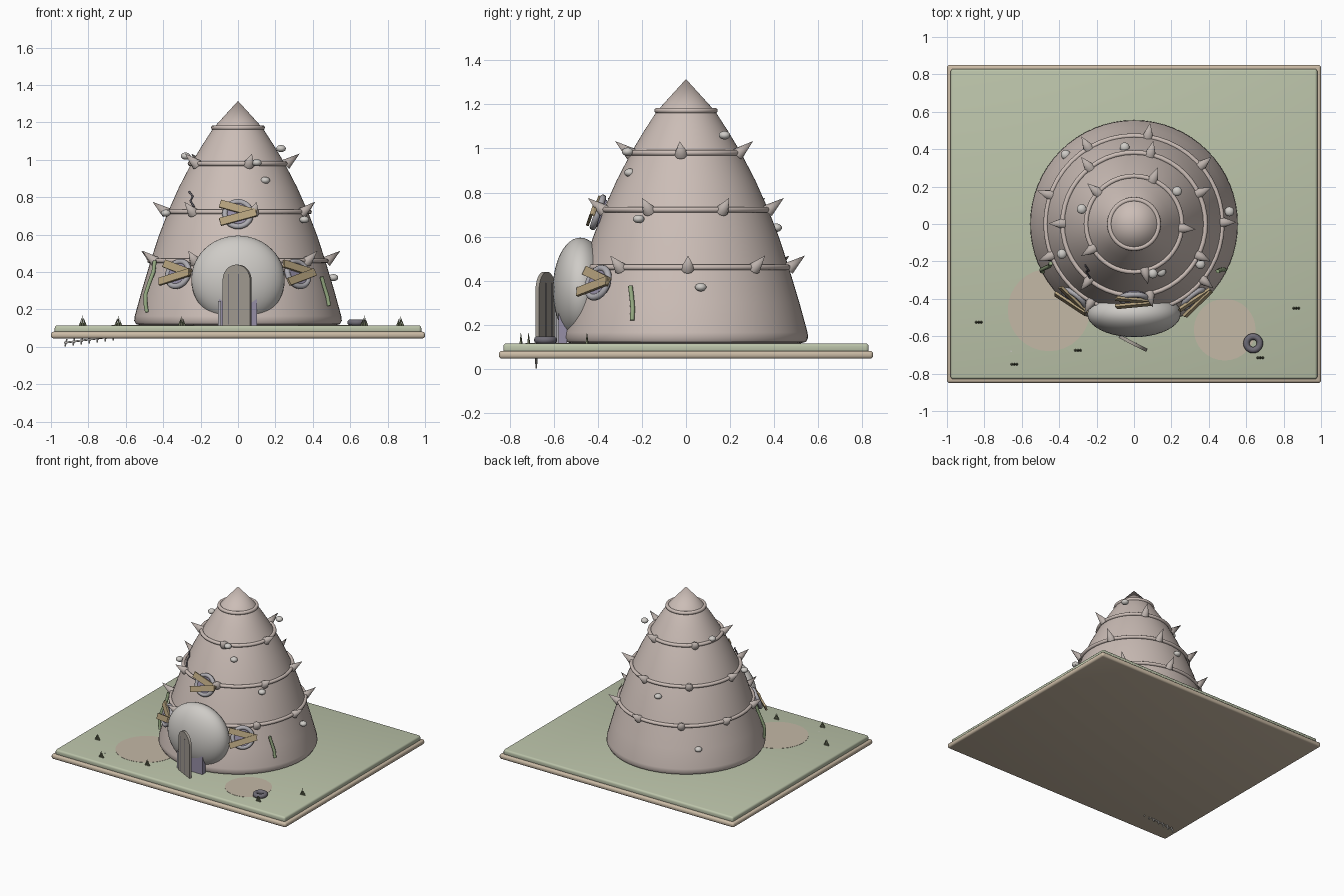
import bpy, bmesh, math
from math import sin, cos, pi, radians
from mathutils import Vector, Matrix

if "Cube" in bpy.data.objects:
    bpy.data.objects.remove(bpy.data.objects["Cube"])

def mat(name, c):
    m = bpy.data.materials.new(name)
    m.diffuse_color = (*c, 1)
    m.use_nodes = True
    m.node_tree.nodes["Principled BSDF"].inputs["Base Color"].default_value = m.diffuse_color
    return m

SHELL = mat("shell", (0.60, 0.51, 0.47))
PALE = mat("pale", (0.62, 0.60, 0.57))
SPIKE = mat("spike", (0.50, 0.44, 0.41))
GREEN = mat("moss", (0.50, 0.55, 0.40))
SAND = mat("sand", (0.60, 0.50, 0.38))
DIRT = mat("dirt", (0.55, 0.48, 0.38))
WOOD = mat("wood", (0.45, 0.35, 0.20))
DOOR = mat("door_wood", (0.36, 0.33, 0.29))
GLASS = mat("glass", (0.30, 0.27, 0.38))
METAL = mat("metal", (0.42, 0.41, 0.44))
RUBBER = mat("rubber", (0.16, 0.15, 0.18))
WEED = mat("weed", (0.30, 0.40, 0.22))
GRASS = mat("grass", (0.18, 0.20, 0.12))

def make(name, bm, m, M=Matrix(), smooth=True):
    bmesh.ops.recalc_face_normals(bm, faces=bm.faces)
    me = bpy.data.meshes.new(name)
    bm.to_mesh(me)
    bm.free()
    ob = bpy.data.objects.new(name, me)
    bpy.context.collection.objects.link(ob)
    ob.matrix_world = M
    me.materials.append(m)
    if smooth:
        bpy.ops.object.select_all(action='DESELECT')
        ob.select_set(True)
        bpy.context.view_layer.objects.active = ob
        bpy.ops.object.shade_smooth_by_angle(angle=radians(40))
    return ob

def box(name, size, m, M, bevel=0):
    bm = bmesh.new()
    bmesh.ops.create_cube(bm, size=1, matrix=Matrix.Diagonal((*size, 1)))
    if bevel:
        bmesh.ops.bevel(bm, geom=bm.edges[:], offset=bevel, segments=3, profile=0.5, affect='EDGES')
    return make(name, bm, m, M)

def cone(name, r1, r2, h, seg, m, M):
    # base sits at the local origin, axis along local z
    bm = bmesh.new()
    bmesh.ops.create_cone(bm, cap_ends=True, segments=seg, radius1=r1, radius2=r2, depth=h,
                          matrix=Matrix.Translation((0, 0, h / 2)))
    return make(name, bm, m, M)

def ball(name, loc, rad, m, u=16, v=10):
    bm = bmesh.new()
    bmesh.ops.create_uvsphere(bm, u_segments=u, v_segments=v, radius=1,
                              matrix=Matrix.Diagonal((*rad, 1)))
    return make(name, bm, m, Matrix.Translation(loc))

def lathe(name, prof, m, seg=48, M=Matrix(), closed=False):
    bm = bmesh.new()
    vs = [bm.verts.new((r, 0, z)) for r, z in prof]
    pairs = list(zip(vs, vs[1:])) + ([(vs[-1], vs[0])] if closed else [])
    es = [bm.edges.new(p) for p in pairs]
    bmesh.ops.spin(bm, geom=vs + es, cent=(0, 0, 0), axis=(0, 0, 1), angle=2 * pi,
                   steps=seg, use_merge=False)
    bmesh.ops.remove_doubles(bm, verts=bm.verts[:], dist=1e-5)
    return make(name, bm, m, M)

def torus(name, R, r, m, M, seg=48, sides=10):
    prof = [(R + r * cos(2 * pi * i / sides), r * sin(2 * pi * i / sides)) for i in range(sides)]
    return lathe(name, prof, m, seg, M, True)

def tube(name, pts, r, m):
    cu = bpy.data.curves.new(name, 'CURVE')
    cu.dimensions = '3D'
    cu.bevel_depth = r
    cu.bevel_resolution = 2
    cu.use_fill_caps = True
    sp = cu.splines.new('POLY')
    sp.points.add(len(pts) - 1)
    for p, c in zip(sp.points, pts):
        p.co = (*c, 1)
    cu.materials.append(m)
    ob = bpy.data.objects.new(name, cu)
    bpy.context.collection.objects.link(ob)
    return ob

def arch(name, w, h, t, m, M):
    # upright arched panel, width on local x, height on z
    r = w / 2
    pts = [(-r, 0), (r, 0)] + [(r * cos(a * pi / 12), h - r + r * sin(a * pi / 12)) for a in range(13)]
    bm = bmesh.new()
    f = bm.faces.new([bm.verts.new((x, -t / 2, z)) for x, z in pts])
    g = bmesh.ops.extrude_face_region(bm, geom=[f])['geom']
    bmesh.ops.translate(bm, verts=[v for v in g if isinstance(v, bmesh.types.BMVert)], vec=(0, t, 0))
    return make(name, bm, m, M)

def frame(loc, az, tilt=0):
    # local z points outward at azimuth az and tilted up, local y is up the wall, local x is sideways
    n = Vector((cos(az) * cos(tilt), sin(az) * cos(tilt), sin(tilt)))
    x = Vector((-sin(az), cos(az), 0))
    M = Matrix((x, n.cross(x), n)).transposed().to_4x4()
    return Matrix.Translation(loc) @ M

T = Matrix.Translation

# ground slabs
box("base_slab", (2, 1.7, 0.036), SAND, T((0, 0, 0.063)), 0.014)
box("moss_slab", (1.96, 1.66, 0.045), GREEN, T((0, 0, 0.0925)), 0.014)
for i, (x, y, r) in enumerate([(-0.455, -0.46, 0.22), (0.485, -0.565, 0.165)]):
    cone(f"dirt_patch_{i}", r, r, 0.003, 32, DIRT, T((x, y, 0.1135)))

# conical house
lathe("house_body", [(0, 0.115), (0.52, 0.115), (0.545, 0.122), (0.555, 0.14), (0.552, 0.165),
                     (0.515, 0.30), (0.467, 0.46), (0.425, 0.59), (0.375, 0.72), (0.315, 0.855),
                     (0.25, 0.98), (0.19, 1.08), (0.132, 1.17), (0, 1.315)], SHELL, 64)

# bands and their spikes: radius, height, spike count, first angle
for i, (R, z, n, a0) in enumerate([(0.472, 0.46, 9, -39), (0.382, 0.722, 7, -26),
                                   (0.256, 0.98, 5, -5), (0.131, 1.172, 0, 0)]):
    torus(f"band_{i}", R, 0.013, SHELL, T((0, 0, z)))
    for k in range(n):
        a = radians(a0 + 360 * k / n)
        cone(f"spike_{i}_{k}", 0.03, 0, 0.095, 10, SPIKE,
             frame((R * cos(a), R * sin(a), z - 0.005), a, radians(38)))

# barnacle knobs
for i, p in enumerate([(0.23, 0.175, 1.06), (0.145, -0.255, 0.89), (0.355, -0.215, 0.68),
                       (-0.05, 0.41, 0.64), (0.51, 0.067, 0.37), (0.10, -0.265, 0.985),
                       (-0.28, 0.08, 1.02), (-0.386, -0.16, 0.715), (-0.365, 0.37, 0.30)]):
    ball(f"knob_{i}", p, (0.026, 0.026, 0.019), PALE)

# entrance dome, dark doorway and open door
ball("entrance_dome", (0, -0.48, 0.36), (0.25, 0.125, 0.235), PALE, 40, 24)
arch("doorway", 0.205, 0.32, 0.04, GLASS, T((0, -0.56, 0.115)))
box("door_jamb", (0.016, 0.04, 0.13), METAL, T((-0.10, -0.57, 0.18)))
D = T((-0.005, -0.638, 0.115)) @ Matrix.Rotation(radians(-27), 4, 'Z')
arch("door", 0.165, 0.325, 0.018, DOOR, D)
for i, x in enumerate((-0.045, 0.015)):
    box(f"door_groove_{i}", (0.005, 0.022, 0.27), RUBBER, D @ T((x, 0, 0.14)))

# boarded round windows
for i, (x, y, z) in enumerate([(-0.32, -0.40, 0.39), (0.32, -0.40, 0.39), (0, -0.40, 0.71)]):
    F = frame((x, y, z), math.atan2(y, x), radians(19))
    torus(f"window_rim_{i}", 0.07, 0.015, METAL, F, 32)
    cone(f"window_glass_{i}", 0.066, 0.066, 0.03, 32, GLASS, F @ T((0, 0, -0.022)))
    for k, s in enumerate((1, -1)):
        box(f"window_plank_{i}_{k}", (0.20, 0.042, 0.014), WOOD,
            F @ T((0, s * 0.026, 0.016 + 0.01 * k)) @ Matrix.Rotation(-s * radians(16), 4, 'Z'))

# hanging weed and a wall crack
tube("weed_left", [(-0.445, -0.21, 0.46), (-0.452, -0.225, 0.40), (-0.475, -0.235, 0.34),
                   (-0.495, -0.245, 0.28), (-0.495, -0.25, 0.23), (-0.487, -0.255, 0.185)], 0.011, WEED)
tube("weed_right", [(0.447, -0.253, 0.375), (0.462, -0.246, 0.32), (0.478, -0.242, 0.27),
                    (0.487, -0.245, 0.22)], 0.011, WEED)
tube("wall_crack", [(-0.262, -0.22, 0.83), (-0.242, -0.25, 0.805), (-0.255, -0.255, 0.78),
                    (-0.235, -0.29, 0.75)], 0.005, RUBBER)

# old tyre
torus("tyre", 0.036, 0.017, RUBBER, T((0.637, -0.638, 0.13)), 24)

# grass tufts of three blades
for i, (x, y) in enumerate([(-0.83, -0.525), (-0.64, -0.75), (-0.30, -0.675),
                            (0.675, -0.715), (0.867, -0.45)]):
    for k in (-1, 0, 1):
        cone(f"grass_{i}_{k + 1}", 0.008, 0, 0.055 - 0.012 * abs(k), 5, GRASS,
             T((x + 0.014 * k, y, 0.112)) @ Matrix.Rotation(radians(-12 * k), 4, 'Y'))

# half-buried fish skeleton
tube("bone_spine", [(-0.93, -0.68, 0.022), (-0.65, -0.68, 0.058)], 0.005, PALE)
for k in range(7):
    x = -0.925 + 0.043 * k
    z = 0.022 + 0.0055 * k
    tube(f"bone_rib_{k}", [(x, -0.68, z - 0.02), (x + 0.01, -0.68, z + 0.02 + 0.007 * k)], 0.004, PALE)
